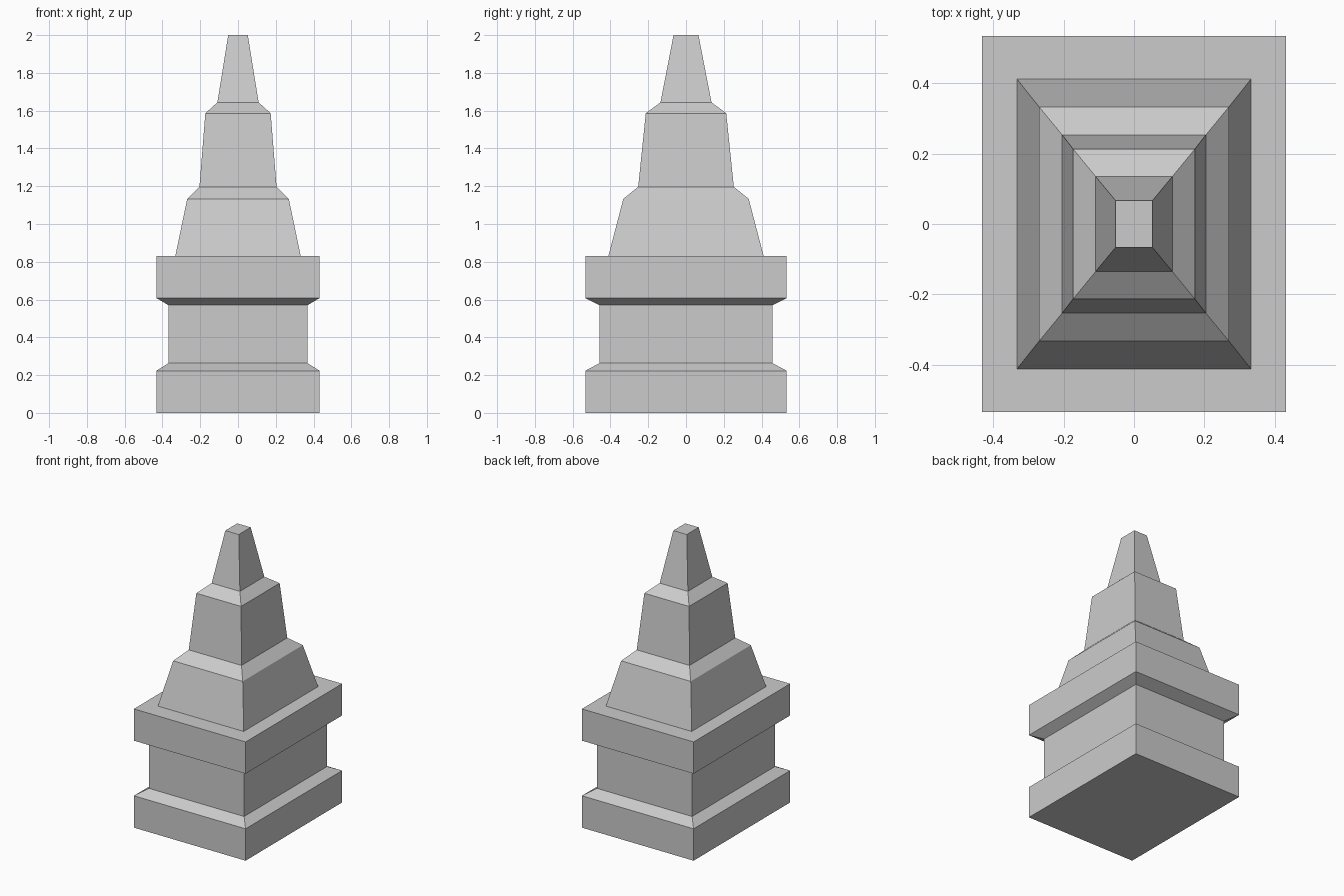
import bpy, bmesh

if "Cube" in bpy.data.objects:
    bpy.data.objects.remove(bpy.data.objects["Cube"])


def rect_loft(name, profile):
    """Closed solid through stacked rectangles (half width x, half depth y, height z)."""
    bm = bmesh.new()
    rings = [[bm.verts.new((sx * x, sy * y, z))
              for sx, sy in ((-1, -1), (1, -1), (1, 1), (-1, 1))]
             for x, y, z in profile]
    for low, high in zip(rings, rings[1:]):
        for i in range(4):
            j = (i + 1) % 4
            bm.faces.new((low[i], low[j], high[j], high[i]))
    bm.faces.new(rings[0][::-1])
    bm.faces.new(rings[-1])
    mesh = bpy.data.meshes.new(name)
    bm.to_mesh(mesh)
    bm.free()
    obj = bpy.data.objects.new(name, mesh)
    bpy.context.collection.objects.link(obj)
    return obj


# Pedestal: plinth, recessed neck and overhanging cap
BLOCK = (0.432, 0.533)
NECK = (0.368, 0.458)
rect_loft("pedestal", [
    (*BLOCK, 0.0), (*BLOCK, 0.223),
    (*NECK, 0.263), (*NECK, 0.57),
    (*BLOCK, 0.608), (*BLOCK, 0.83),
])

# Spire: three tapering tiers joined by sloped shoulders
rect_loft("spire", [
    (0.332, 0.411, 0.83), (0.269, 0.332, 1.133),
    (0.204, 0.253, 1.197), (0.173, 0.213, 1.586),
    (0.109, 0.135, 1.644), (0.052, 0.066, 2.0),
])
